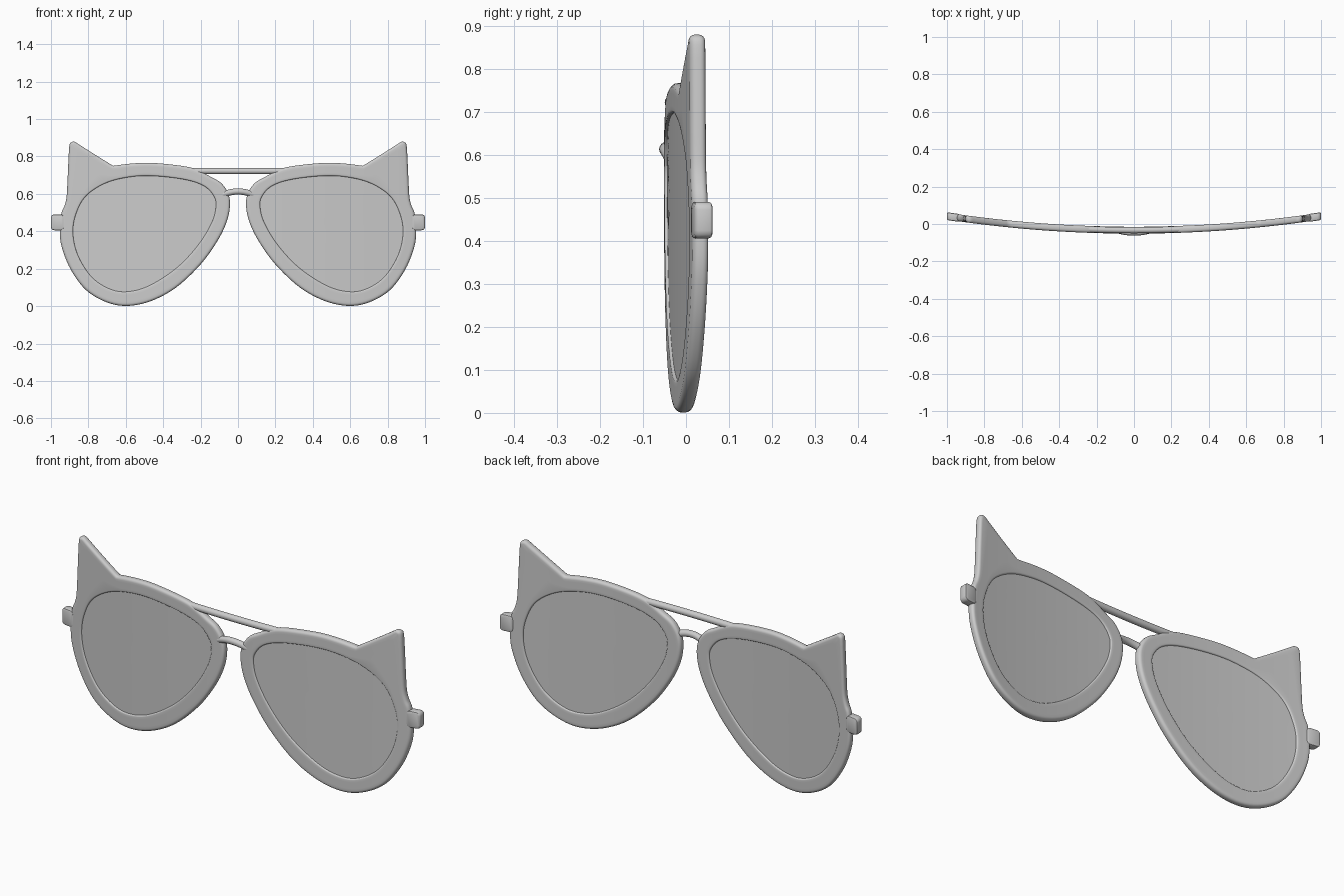
import bpy, bmesh, math
from mathutils import Vector

if "Cube" in bpy.data.objects:
    bpy.data.objects.remove(bpy.data.objects["Cube"])

HALF = 0.0185            # half thickness of the rim
CENTRE = Vector((0.52, 0.42))


def bow(x):
    return -0.033 + 0.075 * x * x


def spline(pts, steps):
    """Closed Catmull-Rom curve; a repeated point makes a sharp corner."""
    pts = [Vector(p) for p in pts]
    n, out = len(pts), []
    for i in range(n):
        a, b, c, d = (pts[(i + k) % n] for k in (-1, 0, 1, 2))
        if (b - c).length < 1e-6:
            continue
        for s in range(steps):
            t = s / steps
            out.append(0.5 * (2 * b + (c - a) * t + (2 * a - 5 * b + 4 * c - d) * t * t
                              + (3 * b - a - 3 * c + d) * t ** 3))
    return out


def inset(loop, dist):
    """Move a clockwise loop inwards along its normals."""
    out = []
    for i, p in enumerate(loop):
        t = (loop[(i + 1) % len(loop)] - loop[i - 1]).normalized()
        out.append(p + Vector((t.y, -t.x)) * dist)
    return out


def finish(name, bm, mirror=True, angle=40):
    bmesh.ops.recalc_face_normals(bm, faces=bm.faces[:])
    me = bpy.data.meshes.new(name)
    bm.to_mesh(me)
    bm.free()
    ob = bpy.data.objects.new(name, me)
    bpy.context.collection.objects.link(ob)
    if mirror:
        m = ob.modifiers.new("Mirror", 'MIRROR')
        m.use_mirror_merge = False
    bpy.ops.object.select_all(action='DESELECT')
    ob.select_set(True)
    bpy.context.view_layer.objects.active = ob
    bpy.ops.object.shade_smooth_by_angle(angle=math.radians(angle))
    return ob


def loft(bm, sections, closed):
    """Skin a list of (2D loop, y offset) sections along the bowed surface."""
    rows = [[bm.verts.new((p.x, bow(p.x) + y, p.y)) for p in loop] for loop, y in sections]
    pairs = list(zip(rows, rows[1:])) + ([(rows[-1], rows[0])] if closed else [])
    for r0, r1 in pairs:
        for i in range(len(r0)):
            j = (i + 1) % len(r0)
            bm.faces.new((r0[i], r0[j], r1[j], r1[i]))
    return rows


# Outlines of the rim with its ear, and of the lens opening (clockwise)
outer_pts = [(.043, .54), (.053, .604), (.09, .658), (.144, .69), (.195, .718), (.25, .74),
             (.34, .755), (.47, .766), (.572, .762), (.668, .75), (.668, .75),
             (.76, .807), (.85, .864), (.85, .864), (.876, .879), (.898, .87), (.904, .834),
             (.904, .834), (.908, .75), (.912, .66), (.917, .58), (.928, .535), (.945, .492),
             (.953, .40), (.941, .31), (.893, .193), (.813, .086), (.706, .022), (.594, .001),
             (.465, .027), (.33, .10), (.198, .225), (.107, .353), (.059, .455)]
inner_pts = [(.118, .54), (.132, .592), (.182, .642), (.278, .675), (.44, .695), (.572, .691),
             (.706, .658), (.813, .588), (.866, .492), (.882, .39), (.856, .273), (.786, .16),
             (.695, .096), (.6, .077), (.48, .107), (.33, .203), (.214, .326), (.139, .45)]
outer = spline(outer_pts, 5)
lens_edge = spline(inner_pts, 8)

# Opening points matched to the outer outline by direction from the lens centre
polar = sorted((math.atan2(*(p - CENTRE).yx), (p - CENTRE).length) for p in lens_edge)
polar = [(polar[-1][0] - math.tau, polar[-1][1])] + polar + [(polar[0][0] + math.tau, polar[0][1])]
inner = []
for p in outer:
    a = math.atan2(*(p - CENTRE).yx)
    for (a0, r0), (a1, r1) in zip(polar, polar[1:]):
        if a0 <= a <= a1:
            r = r0 + (r1 - r0) * (a - a0) / (a1 - a0)
            inner.append(CENTRE + Vector((math.cos(a), math.sin(a))) * r)
            break

# Rim with ear: rounded section swept between both outlines
B_OUT, B_IN = 0.014, 0.008
quarter = [k * math.pi / 8 for k in range(5)]
half_section = []
for q in quarter:
    half_section.append((inset(outer, B_OUT * (1 - math.cos(q))), HALF - B_OUT + B_OUT * math.sin(q)))
o_flat = half_section[-1][0]
i_flat = [p + (p - CENTRE).normalized() * B_IN for p in inner]
for k in range(1, 5):
    half_section.append(([a.lerp(b, k / 5) for a, b in zip(o_flat, i_flat)], HALF))
for q in reversed(quarter):
    half_section.append(([p + (p - CENTRE).normalized() * B_IN * (1 - math.cos(q)) for p in inner],
                         HALF - B_IN + B_IN * math.sin(q)))
bm = bmesh.new()
loft(bm, half_section + [(l, -y) for l, y in reversed(half_section)], True)
finish("rim_with_ear", bm)

# Lens: thin bowed panel seated in the opening
bm = bmesh.new()
scales = [k / 10 for k in range(1, 10)] + [1.01]
disc = [([CENTRE + (p - CENTRE) * s for p in lens_edge], 0.012) for s in scales]
rows = loft(bm, disc + [(l, -y) for l, y in reversed(disc)], False)
bm.faces.new(rows[0])
bm.faces.new(rows[-1])
finish("lens", bm)

# Hinge tab at the outer side
bm = bmesh.new()
bmesh.ops.create_cube(bm, size=1)
for v in bm.verts:
    v.co = Vector((0.965 + v.co.x * 0.07, v.co.y * 0.042, 0.448 + v.co.z * 0.085))
long_edges = [e for e in bm.edges if abs(e.verts[0].co.y - e.verts[1].co.y) > 0.02]
bmesh.ops.bevel(bm, geom=long_edges, offset=0.018, segments=3, profile=0.5, affect='EDGES')
caps = [e for e in bm.edges if abs(e.verts[0].co.y - e.verts[1].co.y) < 1e-4]
bmesh.ops.bevel(bm, geom=caps, offset=0.008, segments=2, profile=0.5, affect='EDGES')
for v in bm.verts:
    v.co.y += bow(v.co.x)
finish("hinge_tab", bm)


def tube(name, pts, radius, sides=16):
    """Round rod along points running in x."""
    bm = bmesh.new()
    rows = []
    for i, p in enumerate(pts):
        t = (pts[min(i + 1, len(pts) - 1)] - pts[max(i - 1, 0)]).normalized()
        u = t.cross(Vector((0, 1, 0))).normalized()
        w = t.cross(u)
        rows.append([bm.verts.new(p + (u * math.cos(math.tau * k / sides)
                                       + w * math.sin(math.tau * k / sides)) * radius)
                     for k in range(sides)])
    for r0, r1 in zip(rows, rows[1:]):
        for k in range(sides):
            bm.faces.new((r0[k - 1], r0[k], r1[k], r1[k - 1]))
    bm.faces.new(rows[0])
    bm.faces.new(rows[-1])
    finish(name, bm, mirror=False)


# Straight brow bar and arched nose bridge
xs = [k / 8 for k in range(-8, 9)]
tube("brow_bar", [Vector((0.25 * x, bow(0.25 * x), 0.722)) for x in xs], 0.0165)
tube("nose_bridge", [Vector((0.085 * x, -0.046 + 0.012 * x * x, 0.613 - 0.02 * x * x)) for x in xs], 0.0165)
